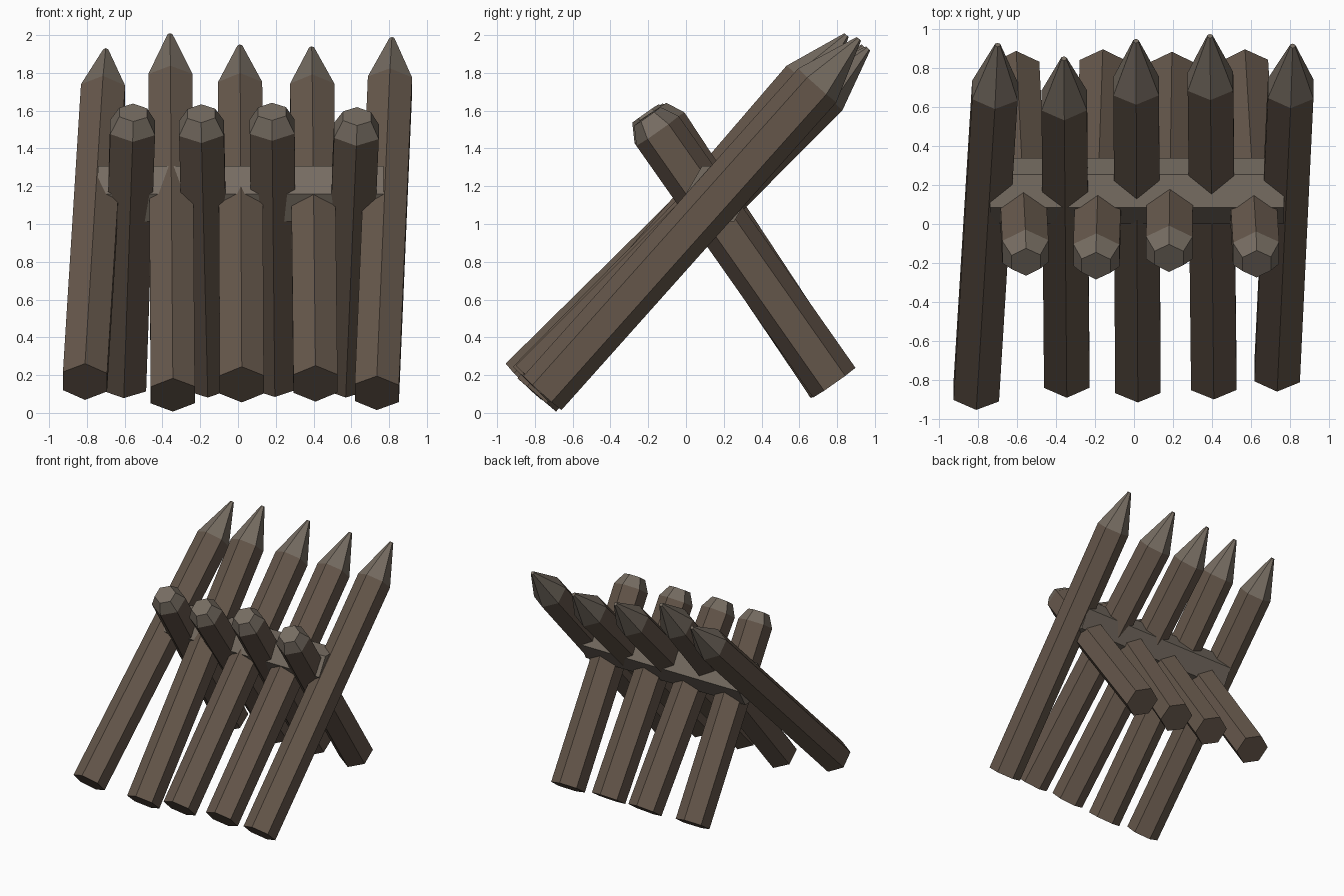
import bpy
import math
from mathutils import Vector

if "Cube" in bpy.data.objects:
    bpy.data.objects.remove(bpy.data.objects["Cube"])


def material(name, color):
    m = bpy.data.materials.new(name)
    m.diffuse_color = (*color, 1)
    m.use_nodes = True
    m.node_tree.nodes["Principled BSDF"].inputs["Base Color"].default_value = m.diffuse_color
    return m


BARK = material("bark", (0.13, 0.095, 0.07))
CUT = material("cut_wood", (0.18, 0.15, 0.12))


def hex_log(name, start, end, r, ref, tip_len=0, tip_r=0, mats=(BARK, CUT)):
    """Six-sided log from start to end; its far end tapers over tip_len to tip_r."""
    a, b = Vector(start), Vector(end)
    d = (b - a).normalized()
    ref = Vector(ref)
    u = (ref - d * ref.dot(d)).normalized()
    v = d.cross(u)
    rings = [(a, r), (b - d * tip_len, r)]
    if tip_len:
        rings.append((b, tip_r))
    verts = []
    for c, rad in rings:
        for i in range(6):
            t = i * math.pi / 3
            verts.append(c + (v * math.cos(t) - u * math.sin(t)) * rad)
    faces = [tuple(reversed(range(6)))]
    for k in range(len(rings) - 1):
        for i in range(6):
            j = (i + 1) % 6
            faces.append((k * 6 + i, k * 6 + j, k * 6 + 6 + j, k * 6 + 6 + i))
    n = len(verts)
    faces.append(tuple(range(n - 6, n)))
    mesh = bpy.data.meshes.new(name)
    mesh.from_pydata(verts, [], faces)
    for m in mats:
        mesh.materials.append(m)
    # Sharpened end shows the cut wood
    if tip_len:
        for p in mesh.polygons[7:]:
            p.material_index = 1
    obj = bpy.data.objects.new(name, mesh)
    bpy.context.collection.objects.link(obj)
    return obj


# Long sharpened stakes, leaning backwards
stakes = [
    ((-0.81, -0.86, 0.165), (-0.70, 0.92, 1.92)),
    ((-0.345, -0.79, 0.095), (-0.36, 0.85, 2.00)),
    ((0.02, -0.82, 0.15), (0.01, 0.94, 1.94)),
    ((0.41, -0.805, 0.155), (0.39, 0.965, 1.93)),
    ((0.735, -0.76, 0.105), (0.815, 0.915, 1.98)),
]
for i, (a, b) in enumerate(stakes):
    hex_log(f"long_stake_{i + 1}", a, b, 0.135, (1, 0, 0), 0.33, 0.015)

# Short bevelled props, leaning forwards
props = [
    ((-0.605, 0.775, 0.155), (-0.555, -0.195, 1.59)),
    ((-0.16, 0.785, 0.16), (-0.195, -0.215, 1.585)),
    ((0.195, 0.77, 0.16), (0.18, -0.175, 1.595)),
    ((0.57, 0.785, 0.16), (0.63, -0.205, 1.57)),
]
for i, (a, b) in enumerate(props):
    hex_log(f"short_prop_{i + 1}", a, b, 0.137, (1, 0, 0), 0.095, 0.085)

# Cross beam lying in the crook of the stakes
hex_log("cross_beam", (-0.74, 0.17, 1.16), (0.77, 0.17, 1.16), 0.17, (0, 0, 1), mats=(CUT,))
